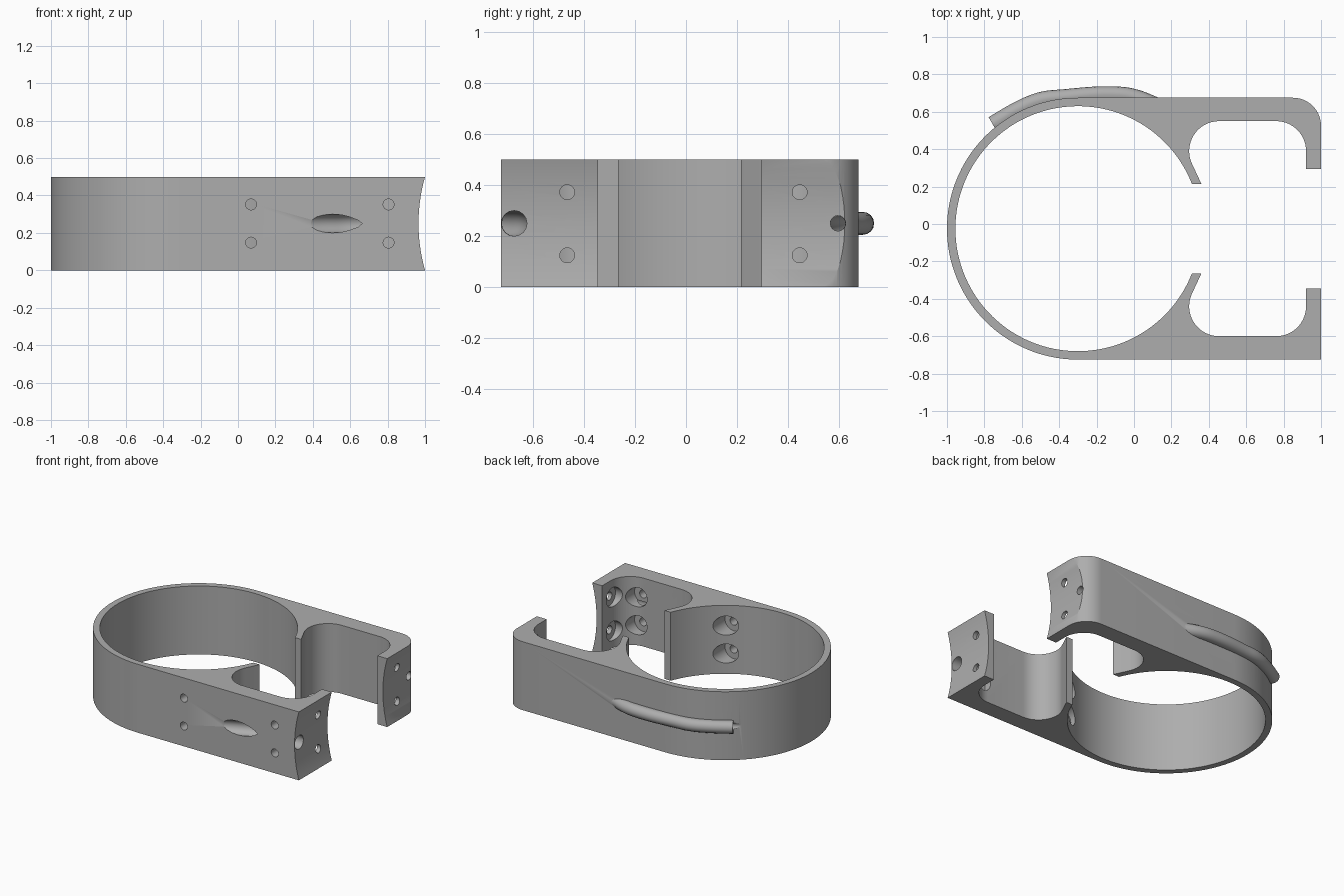
import bpy
import bmesh
from math import sin, cos, radians, pi
from mathutils import Vector, Matrix

cube = bpy.data.objects.get("Cube")
if cube:
    bpy.data.objects.remove(cube, do_unlink=True)

HEIGHT = 0.5
MID_Y = -0.025      # symmetry line of the clamp
CABLE_Z = 0.25

grey = bpy.data.materials.new("plain grey")
grey.use_nodes = True
colour = (0.42, 0.42, 0.42, 1)
grey.diffuse_color = colour
grey.node_tree.nodes["Principled BSDF"].inputs["Base Color"].default_value = colour


def arc(cx, cy, r, start, end, steps):
    angles = [radians(start + (end - start) * i / steps) for i in range(steps + 1)]
    return [(cx + r * cos(a), cy + r * sin(a)) for a in angles]


def add_object(name, bm):
    bmesh.ops.recalc_face_normals(bm, faces=bm.faces)
    mesh = bpy.data.meshes.new(name)
    bm.to_mesh(mesh)
    bm.free()
    mesh.materials.append(grey)
    obj = bpy.data.objects.new(name, mesh)
    bpy.context.collection.objects.link(obj)
    return obj


def extrude_profile(name, points, height):
    bm = bmesh.new()
    face = bm.faces.new([bm.verts.new((x, y, 0)) for x, y in points])
    new = bmesh.ops.extrude_face_region(bm, geom=[face])["geom"]
    bmesh.ops.translate(bm, vec=(0, 0, height),
                        verts=[v for v in new if isinstance(v, bmesh.types.BMVert)])
    return add_object(name, bm)


def rod(name, start, end, radius, sides=40):
    start, end = Vector(start), Vector(end)
    axis = end - start
    turn = axis.to_track_quat("Z", "Y").to_matrix().to_4x4()
    bm = bmesh.new()
    bmesh.ops.create_cone(bm, cap_ends=True, segments=sides, radius1=radius,
                          radius2=radius, depth=axis.length,
                          matrix=Matrix.Translation((start + end) / 2) @ turn)
    return add_object(name, bm)


def tube(name, path, radius):
    """Smooth round rod through a flat path at cable height."""
    curve = bpy.data.curves.new(name, "CURVE")
    curve.dimensions = "3D"
    curve.bevel_depth = radius
    curve.bevel_resolution = 6
    curve.resolution_u = 8
    curve.use_fill_caps = True
    spline = curve.splines.new("BEZIER")
    spline.bezier_points.add(len(path) - 1)
    for point, (x, y) in zip(spline.bezier_points, path):
        point.co = (x, y, CABLE_Z)
        point.handle_left_type = point.handle_right_type = "AUTO"
    source = bpy.data.objects.new(name + "_path", curve)
    bpy.context.collection.objects.link(source)
    bpy.context.view_layer.update()
    shape = source.evaluated_get(bpy.context.evaluated_depsgraph_get())
    mesh = shape.to_mesh()
    bm = bmesh.new()
    bm.from_mesh(mesh)
    shape.to_mesh_clear()
    bpy.data.objects.remove(source, do_unlink=True)
    bmesh.ops.remove_doubles(bm, verts=bm.verts, dist=0.0005)
    return add_object(name, bm)


def combine(target, tool, operation="DIFFERENCE"):
    """Apply a boolean and discard the tool."""
    tool.hide_render = True
    mod = target.modifiers.new("boolean", "BOOLEAN")
    mod.operation = operation
    mod.solver = "EXACT"
    mod.object = tool
    bpy.context.view_layer.objects.active = target
    bpy.ops.object.modifier_apply(modifier=mod.name)
    bpy.data.objects.remove(tool, do_unlink=True)


# Clamp outline: ring, two arms with rounded pockets, and end tabs
def arm(corner):
    return ([(0.36, 0.24)]
            + arc(0.455, 0.415, 0.16, 205, 90, 16)
            + arc(0.76, 0.415, 0.16, 90, 0, 14)
            + [(0.92, 0.32), (1, 0.32)] + corner)


back = arm(arc(0.85, 0.55, 0.15, 0, 90, 14))
front = [(x, -y) for x, y in reversed(arm([(1, 0.7)]))]
outline = (back + arc(-0.3, 0, 0.7, 90, 270, 72)
           + front + arc(-0.3, 0, 0.655, 338.5, 21.5, 110))
clamp = extrude_profile("clamp_body", [(x, y + MID_Y) for x, y in outline], HEIGHT)

# Cable sleeve along the back
sleeve_path = [(-0.755, 0.532), (-0.62, 0.61), (-0.5, 0.66), (-0.38, 0.675),
               (-0.09, 0.69), (0.0, 0.677), (0.12, 0.632)]
combine(clamp, tube("cable_sleeve", sleeve_path, 0.045), "UNION")

# Shallow hollow across both end faces
combine(clamp, rod("end_hollow", (1.875, -1, CABLE_Z), (1.875, 1, CABLE_Z), 0.91, 160))

# Cable channels: narrow in the back arm, wide in the front arm
combine(clamp, tube("back_channel", [(-0.85, 0.477)] + sleeve_path
                    + [(0.3, 0.6), (0.6, 0.595), (1.1, 0.595)], 0.03))
combine(clamp, tube("front_channel", [(0.33, -0.81), (0.505, -0.725), (0.63, -0.68),
                                      (0.78, -0.672), (1.1, -0.675)], 0.05))


# Screw holes, each with a wider counterbore on the inner side
def screw_hole(outer, floor, inner):
    combine(clamp, rod("screw_hole", outer, inner, 0.029, 24))
    combine(clamp, rod("counterbore", floor, inner, 0.07))


for z in (0.148, 0.352):
    for x, floor, inner in ((0.07, -0.65, -0.45), (0.805, -0.655, -0.5)):
        screw_hole((x, -0.8, z), (x, floor, z), (x, inner, z))
for z in (0.125, 0.372):
    for y in (-0.465, 0.445):
        screw_hole((1.1, y, z), (0.945, y, z), (0.8, y, z))

bpy.ops.object.select_all(action="DESELECT")
clamp.select_set(True)
bpy.context.view_layer.objects.active = clamp
bpy.ops.object.shade_smooth_by_angle(angle=pi / 6)
